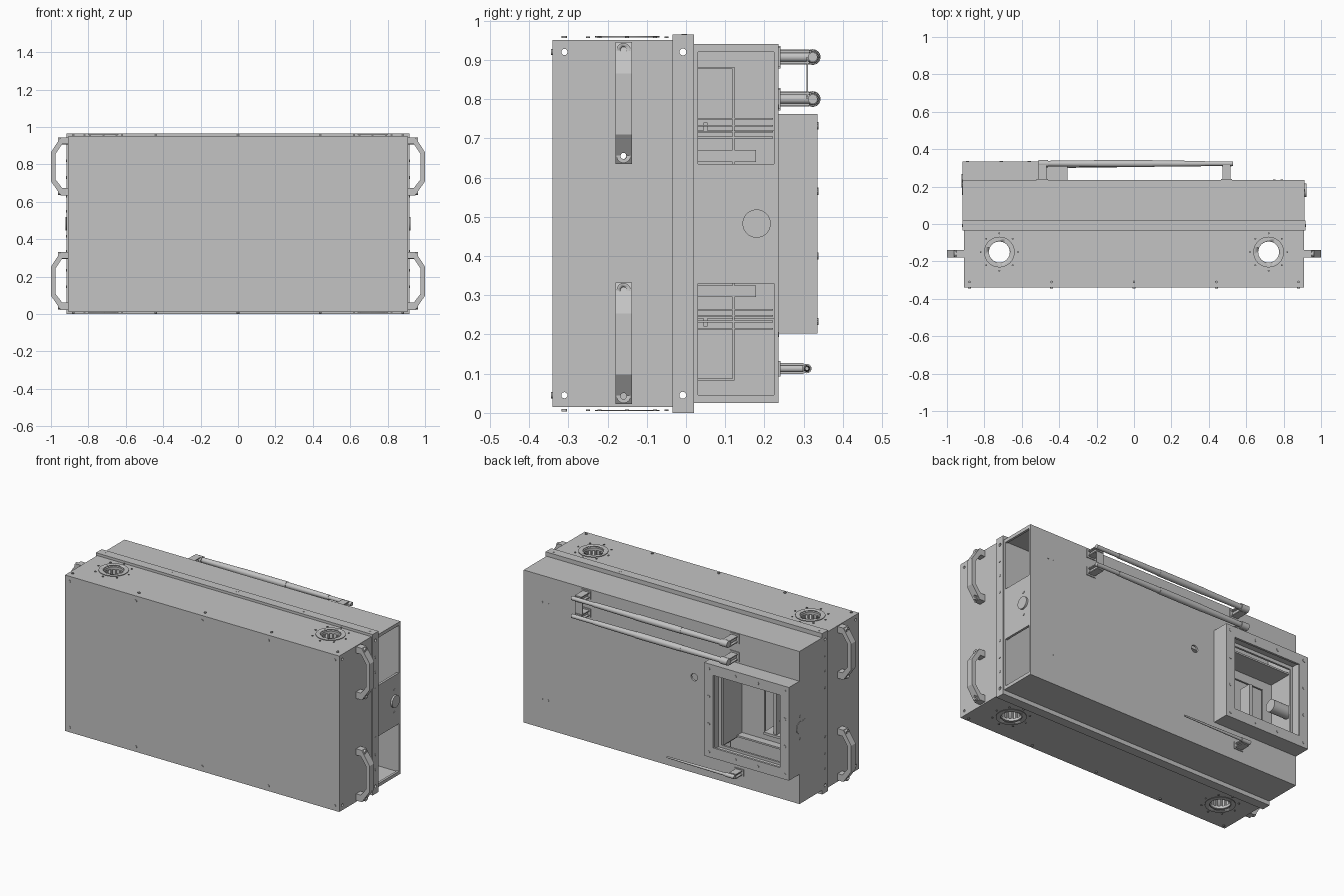
import bpy, bmesh, math
from mathutils import Matrix, Vector

if "Cube" in bpy.data.objects:
    bpy.data.objects.remove(bpy.data.objects["Cube"])

grey = bpy.data.materials.new("neutral grey")
grey.use_nodes = True
COLOUR = (0.55, 0.55, 0.55, 1)
grey.diffuse_color = COLOUR
grey.node_tree.nodes["Principled BSDF"].inputs["Base Color"].default_value = COLOUR

TURN = {"x": Matrix.Rotation(math.pi / 2, 4, "Y"),
        "y": Matrix.Rotation(-math.pi / 2, 4, "X"),
        "z": Matrix.Identity(4)}
MID = 0.4825                      # height of the cabinet's middle


def flip(z):
    return 2 * MID - z


def finish(name, bm):
    bmesh.ops.recalc_face_normals(bm, faces=bm.faces)
    me = bpy.data.meshes.new(name)
    bm.to_mesh(me)
    bm.free()
    me.materials.append(grey)
    ob = bpy.data.objects.new(name, me)
    bpy.context.collection.objects.link(ob)
    return ob


def add_box(bm, x, y, z):
    size = Vector((x[1] - x[0], y[1] - y[0], z[1] - z[0]))
    mid = Vector((x[0] + x[1], y[0] + y[1], z[0] + z[1])) / 2
    bmesh.ops.create_cube(bm, size=1, matrix=Matrix.Translation(mid) @ Matrix.Diagonal(size.to_4d()))


def add_rod(bm, at, axis, length, r, r2=None, sides=24):
    bmesh.ops.create_cone(bm, cap_ends=True, segments=sides, radius1=r,
                          radius2=r if r2 is None else r2, depth=length,
                          matrix=Matrix.Translation(at) @ TURN[axis])


def boxes(name, *specs):
    bm = bmesh.new()
    for s in specs:
        add_box(bm, *s)
    return finish(name, bm)


def rods(name, points, axis, length, r, sides=24):
    bm = bmesh.new()
    for p in points:
        add_rod(bm, p, axis, length, r, sides=sides)
    ob = finish(name, bm)
    smooth(ob)
    return ob


def smooth(ob):
    bpy.context.view_layer.objects.active = ob
    bpy.ops.object.select_all(action="DESELECT")
    ob.select_set(True)
    bpy.ops.object.shade_smooth_by_angle(angle=math.radians(35))


def cut(ob, *cutters):
    for c in cutters:
        m = ob.modifiers.new("cut", "BOOLEAN")
        m.operation, m.solver, m.object = "DIFFERENCE", "EXACT", c
        bpy.context.view_layer.objects.active = ob
        bpy.ops.object.modifier_apply(modifier=m.name)
        bpy.data.objects.remove(c)


ENDS = (0.92, flip(0.92))
PORTS = [(s * 0.72, -0.15, MID) for s in (-1, 1)]

# Front cabinet: hollow box with vertical ports and side holes
front = boxes("front_cabinet", ((-0.91, 0.91), (-0.34, -0.03), (0.015, 0.95)))
cut(front,
    boxes("void", ((-0.895, 0.895), (-0.325, -0.032), (0.03, 0.935))),
    rods("port_cut", PORTS, "z", 2, 0.056, 32),
    rods("side_cut", [(0, -0.31, z) for z in ENDS], "x", 3, 0.008, 12),
    rods("grip_cut", [(0, -0.16, z) for z in (0.655, flip(0.655))], "x", 3, 0.008, 12))

# Thin top and bottom covers
for name, z in (("top_cover", (0.952, 0.958)), ("bottom_cover", (0.007, 0.013))):
    cover = boxes(name, ((-0.914, 0.914), (-0.343, -0.035), z),
                  ((-0.9, 0.9), (-0.33, -0.036), (z[0] - 0.003, z[1] - 0.001) if z[0] > MID
                   else (z[0] + 0.001, z[1] + 0.003)))
    cut(cover, rods("port_cut", PORTS, "z", 2, 0.056, 32))

# Ribbed port sleeves with flat collars and bolt circles
for side, z, out in (("top", 0.958, 1), ("bottom", 0.007, -1)):
    for x, y, _ in PORTS:
        collar = rods(side + "_port_collar", [(x, y, z + out * 0.001)], "z", 0.003, 0.082, 32)
        cut(collar, rods("hole", [(x, y, z)], "z", 1, 0.056, 32))
        sleeve = rods(side + "_port_sleeve", [(x, y, z - out * 0.07)], "z", 0.1, 0.072, 32)
        cut(sleeve, rods("hole", [(x, y, z)], "z", 1, 0.064, 32))
        ring = [i * math.tau / 16 for i in range(16)]
        rods(side + "_port_ribs", [(x + 0.062 * math.cos(a), y + 0.062 * math.sin(a), z - out * 0.07)
                                   for a in ring], "z", 0.1, 0.006, 8)
        rods(side + "_port_bolts", [(x + 0.1 * math.cos(a), y + 0.1 * math.sin(a), z)
                                    for a in ring[::2]], "z", 0.004, 0.005, 8)

# Joint flange around the middle
flange = boxes("joint_flange", ((-0.918, 0.918), (-0.035, 0.02), (0, 0.965)))
cut(flange, boxes("void", ((-0.9, 0.9), (-0.028, 0.012), (0.018, 0.947))),
    rods("side_cut", [(0, -0.008, z) for z in ENDS], "x", 3, 0.009, 12))

# Rear cabinet with two side openings and a rear opening
rear = boxes("rear_cabinet", ((-0.918, 0.912), (0.02, 0.236), (0.025, 0.94)))
cut(rear, boxes("void", ((-0.9, 0.898), (0.03, 0.224), (0.04, 0.925))),
    boxes("upper_opening", ((0.8, 1), (0.03, 0.224), (0.635, 0.92))),
    boxes("lower_opening", ((0.8, 1), (0.03, 0.224), (0.045, 0.33))),
    boxes("rear_opening", ((-0.88, -0.4), (0.2, 0.3), (0.24, 0.72))),
    rods("cable_hole", [(-0.22, 0.23, 0.6)], "y", 0.05, 0.022))

# Raised hatch frame on the rear
hatch = boxes("hatch_frame", ((-0.918, -0.355), (0.23, 0.335), (0.203, 0.762)))
cut(hatch, boxes("void", ((-0.895, -0.38), (0.2, 0.322), (0.225, 0.74))),
    boxes("window", ((-0.86, -0.415), (0.3, 0.4), (0.265, 0.7))))
hatch_points = [(x, 0.335, z) for x in (-0.89, -0.71, -0.56, -0.385) for z in (0.233, 0.732)]
hatch_points += [(x, 0.335, z) for x in (-0.89, -0.385) for z in (0.4, 0.565)]
rods("hatch_screws", hatch_points, "y", 0.005, 0.009, 10)

# Chamber lining behind the hatch
liner = boxes("chamber_back", ((-0.9, -0.4), (0.045, 0.055), (0.22, 0.74)))
cut(liner, boxes("hole", ((-0.84, -0.56), (0, 0.1), (0.28, 0.66))))
boxes("chamber_walls", ((-0.41, -0.4), (0.03, 0.23), (0.24, 0.72)),
      ((-0.9, -0.41), (0.03, 0.1), (0.24, 0.25)),
      ((-0.9, -0.41), (0.03, 0.2), (0.71, 0.72)))
boxes("chamber_bracket", ((-0.8, -0.62), (0.06, 0.15), (0.33, 0.345)),
      ((-0.7, -0.68), (0.06, 0.14), (0.345, 0.6)))

# Shelves and trays inside the side openings, mirrored top to bottom
TRAYS = [((0.118, 0.123), (0.635, 0.88)), ((0.03, 0.123), (0.877, 0.882)),
         ((0.03, 0.178), (0.64, 0.67))]
TRAYS += [((0.03, 0.222), (z, z + 0.004)) for z in (0.7, 0.715, 0.73, 0.748)]
for name, f in (("upper_trays", lambda z: z), ("lower_trays", flip)):
    boxes(name, *[((-0.38, 0.6), y, tuple(sorted(map(f, z)))) for y, z in TRAYS])

# Round side connectors
rods("left_connector", [(0.905, 0.18, MID)], "x", 0.036, 0.036, 32)
rods("left_connector_screws", [(0.912, 0.18, z) for z in (0.55, 0.415)], "x", 0.006, 0.007, 12)
rods("right_connector", [(-0.85, 0.19, MID)], "x", 0.14, 0.036, 32)
rods("right_connector_plate", [(-0.918, 0.23, MID)], "x", 0.006, 0.036, 32)
rods("right_connector_screws", [(-0.918, 0.23, z) for z in (0.55, 0.415)], "x", 0.005, 0.007, 12)

# Carrying handles: angular profile extruded across y
GRIP = [(0.905, 0.635), (0.945, 0.635), (0.997, 0.71), (0.997, 0.865), (0.945, 0.945), (0.905, 0.945),
        (0.905, 0.908), (0.938, 0.908), (0.973, 0.855), (0.973, 0.72), (0.938, 0.675), (0.905, 0.675)]
for side, s in (("left", 1), ("right", -1)):
    for level, dz in (("upper", 0), ("lower", -0.612)):
        bm = bmesh.new()
        face = bm.faces.new([bm.verts.new((s * x * 1.003, -0.18, z + dz)) for x, z in GRIP])
        new = bmesh.ops.extrude_face_region(bm, geom=[face])["geom"]
        bmesh.ops.translate(bm, verts=[v for v in new if isinstance(v, bmesh.types.BMVert)],
                            vec=(0, 0.042, 0))
        grip = finish(f"{level}_{side}_handle", bm)
        studs = [(s * 0.935, -0.159, z + dz) for z in (0.655, 0.925)]
        cut(grip, rods("hole", studs[:1], "x", 0.2, 0.008, 12))
        bosses = rods(f"{level}_{side}_handle_bosses", studs, "x", 0.055, 0.018, 20)
        cut(bosses, rods("hole", studs, "x", 0.2, 0.008, 12))

# Fasteners on the panels
COLS = (-0.88, -0.44, 0, 0.44, 0.88)
rods("front_screws", [(x, -0.34, z) for x in COLS for z in ENDS], "y", 0.008, 0.008, 12)
rods("cover_screws", [(x, -0.31, z) for x in COLS for z in (0.958, 0.007)], "z", 0.006, 0.007, 12)
rods("flange_screws", [(x, -0.005, z) for x in COLS for z in (0.965, 0.001)], "z", 0.002, 0.007, 12)
rods("flange_side_screws", [(s * 0.918, -0.008, f) for s in (-1, 1) for z in (0.63, 0.73, 0.82)
                            for f in (z, flip(z))], "x", 0.005, 0.007, 12)
rods("rear_rivets", [(x, 0.236, z) for x in (0.75, 0.79) for z in (0.2, 0.78)], "y", 0.003, 0.006, 8)


# Stowed rods on the rear, stepped in thickness along x
def stowed_rod(name, z, y, steps):
    bm = bmesh.new()
    for x0, x1, r0, r1 in steps:
        add_rod(bm, ((x0 + x1) / 2, y, z), "x", x1 - x0, r0, r1)
    smooth(finish(name, bm))


LONG = [(-0.51, -0.46, 0.02, 0.02), (-0.46, -0.2, 0.015, 0.018), (-0.2, 0.1, 0.019, 0.019),
        (0.1, 0.38, 0.017, 0.014), (0.38, 0.53, 0.012, 0.012)]
SHORT = [(-0.54, -0.48, 0.012, 0.012), (-0.48, -0.09, 0.009, 0.005)]


def clamp(name, x, y, z, w):
    boxes(name + "_base", ((x - 0.03, x + 0.03), (0.234, 0.241), (z - w * 1.8, z + w * 1.8)))
    boxes(name + "_prongs", *[((x - 0.022, x + 0.022), (0.236, y), (z + s * w - 0.003, z + s * w + 0.003))
                              for s in (-1, 1)])
    rods(name + "_pin", [(x, (0.236 + y) / 2, z)], "y", y - 0.236, w * 0.9, 16)


for name, z in (("upper_rod", 0.907), ("middle_rod", 0.8)):
    stowed_rod(name, z, 0.323, LONG)
    clamp(name + "_hinge", -0.49, 0.315, z, 0.016)
    clamp(name + "_rest", 0.495, 0.315, z, 0.014)
boxes("rod_link", ((0.47, 0.52), (0.307, 0.311), (0.8, 0.907)))
stowed_rod("short_rod", 0.113, 0.308, SHORT)
clamp("short_rod_hinge", -0.52, 0.3, 0.113, 0.011)
